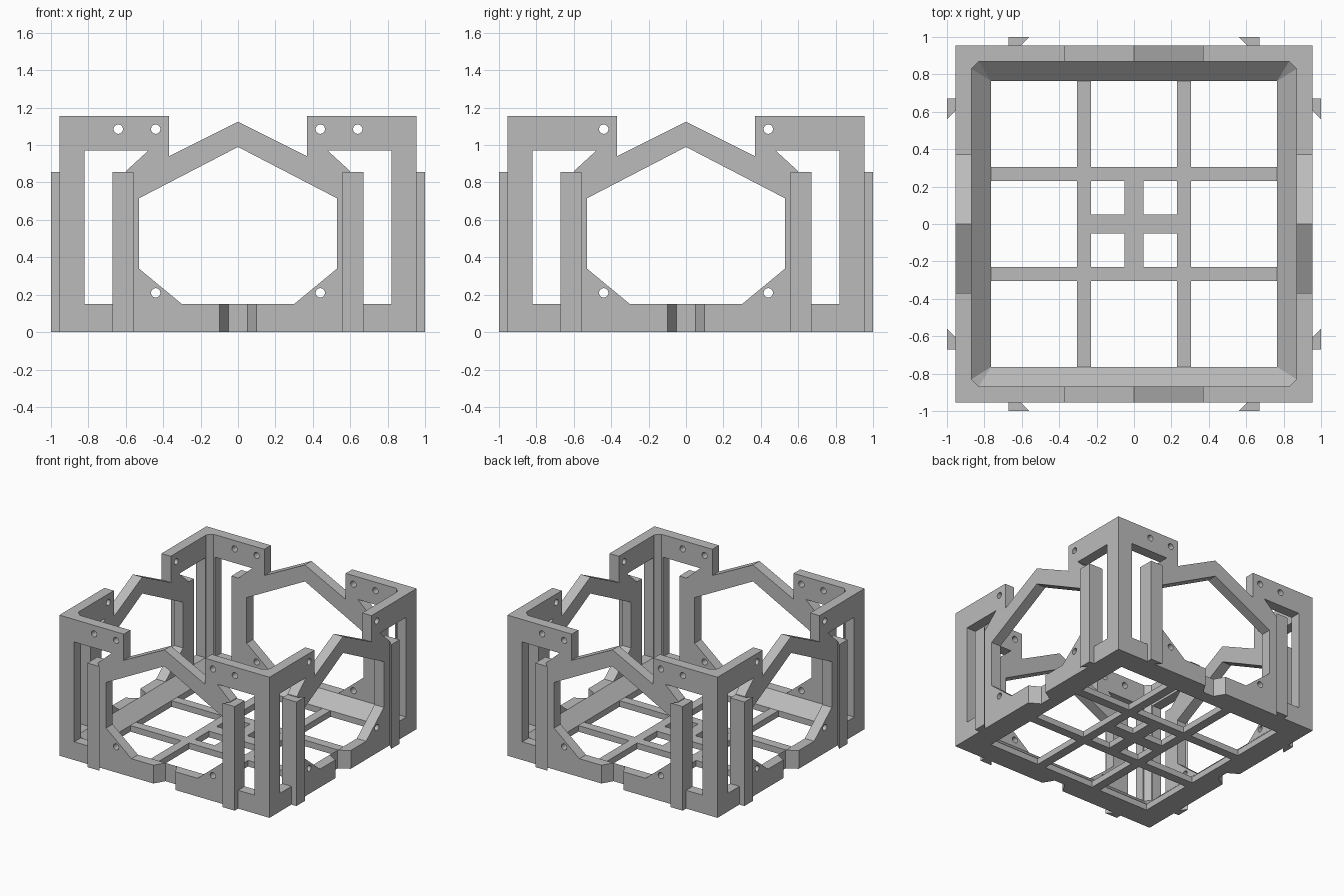
import bpy, bmesh
from math import pi, cos, sin
from mathutils import Matrix, Vector

cube = bpy.data.objects.get("Cube")
if cube:
    bpy.data.objects.remove(cube)

grey = bpy.data.materials.new("plain_grey")
grey.use_nodes = True
grey.diffuse_color = (0.5, 0.5, 0.5, 1)
grey.node_tree.nodes["Principled BSDF"].inputs["Base Color"].default_value = (0.5, 0.5, 0.5, 1)

OUT, INN, FLOOR, CUT = 0.955, 0.87, 0.765, 0.83   # wall faces, floor opening, corner cut
BASE, SILL, TOP = 0.05, 0.15, 1.155               # main heights


def finish(name, bm):
    bmesh.ops.recalc_face_normals(bm, faces=bm.faces)
    mesh = bpy.data.meshes.new(name)
    bm.to_mesh(mesh)
    bm.free()
    mesh.materials.append(grey)
    obj = bpy.data.objects.new(name, mesh)
    bpy.context.collection.objects.link(obj)


def panel(name, loops, depth, matrix=Matrix(), adjust=None):
    """Extrude an outline with holes, then place it."""
    bm = bmesh.new()
    for loop in loops:
        vs = [bm.verts.new((x, y, 0)) for x, y in loop]
        for a, b in zip(vs, vs[1:] + vs[:1]):
            bm.edges.new((a, b))
    bmesh.ops.triangle_fill(bm, use_beauty=True, edges=bm.edges[:], normal=(0, 0, 1))
    ext = bmesh.ops.extrude_face_region(bm, geom=bm.faces[:], use_keep_orig=True)
    for v in [g for g in ext["geom"] if isinstance(g, bmesh.types.BMVert)]:
        v.co.z += depth
        if adjust:
            adjust(v)
    bmesh.ops.transform(bm, matrix=matrix, verts=bm.verts)
    finish(name, bm)


def mirror(points):
    return [(-x, y) for x, y in reversed(points)]


def circle(x, y, r=0.025, n=24):
    return [(x + r * cos(2 * pi * i / n), y + r * sin(2 * pi * i / n)) for i in range(n)]


def rect(x0, x1, y0, y1):
    return [(x0, y0), (x1, y0), (x1, y1), (x0, y1)]


def taper(v):
    # dovetail notch narrows towards the inside
    if abs(v.co.x) < 0.11 and v.co.y < SILL + 0.01:
        v.co.x *= 0.5


def wall_loops(half, upper_holes):
    right = [(0.1, 0), (half, 0), (half, TOP), (0.37, TOP), (0.37, 0.94)]
    inner = [(0.53, 0.715), (0.53, 0.34), (0.3, SILL), (0.1, SILL)]
    outline = (right + [(0, 1.125)] + mirror(right)
               + mirror(inner) + [(0, 0.99)] + inner)
    slot = [(0.6, SILL), (0.82, SILL), (0.82, 0.97), (0.48, 0.97), (0.6, 0.86)]
    loops = [outline, slot, mirror(slot)]
    for s in (-1, 1):
        loops.append(circle(s * 0.44, 0.21))
        loops += [circle(s * x, 1.085) for x in upper_holes]
    return loops


# Walls, hooked rails and inner corner fillets, one set per side
upright = Matrix(((1, 0, 0, 0), (0, 0, 1, -OUT), (0, 1, 0, 0), (0, 0, 0, 1)))
rail = [(0.6, -INN), (0.67, -INN), (0.67, -1), (0.56, -1), (0.605, -OUT), (0.6, -OUT)]
fillet = [(INN, -INN), (INN, -CUT), (CUT, -INN)]
for i, side in enumerate(("front", "right", "back", "left")):
    turn = Matrix.Rotation(i * pi / 2, 4, "Z")
    if i % 2 == 0:
        loops = wall_loops(OUT, (0.44, 0.64))
    else:
        loops = wall_loops(INN, (0.44,))
    panel(side + "_wall", loops, OUT - INN, turn @ upright, taper)
    panel(side + "_rail_a", [rail], 0.855, turn)
    panel(side + "_rail_b", [mirror(rail)], 0.855, turn)
    panel(side + "_corner_fillet", [fillet], TOP, turn)

# Floor grid
cells = [rect(-INN, INN, -INN, INN)]
wide, small, mid = (0.305, FLOOR), (0.05, 0.23), (-0.23, 0.23)
for s in (-1, 1):
    w = sorted(s * k for k in wide)
    cells += [rect(*w, *mid), rect(*mid, *w)]
    for t in (-1, 1):
        for span in (wide, small):
            cells.append(rect(*sorted(s * k for k in span), *sorted(t * k for k in span)))
panel("floor_grid", cells, BASE)

# Sloped skirt between floor and walls
bm = bmesh.new()
for i in range(4):
    turn = Matrix.Rotation(i * pi / 2, 4, "Z")

    def face(*pts):
        bm.faces.new([bm.verts.new(turn @ Vector(p)) for p in pts])

    low_l, low_r = (-FLOOR, -FLOOR, BASE), (FLOOR, -FLOOR, BASE)
    top_l, top_r = (-CUT, -INN, SILL), (CUT, -INN, SILL)
    face(low_l, low_r, top_r, top_l)
    face(low_r, (INN, -CUT, SILL), top_r)
    face(top_l, top_r, (CUT, -INN, BASE), (-CUT, -INN, BASE))
    face(low_l, (-CUT, -INN, BASE), (CUT, -INN, BASE), low_r)
    face(low_r, (CUT, -INN, BASE), (INN, -CUT, BASE))
    face(top_r, (INN, -CUT, SILL), (INN, -CUT, BASE), (CUT, -INN, BASE))
bmesh.ops.remove_doubles(bm, verts=bm.verts, dist=0.0001)
finish("floor_skirt", bm)
